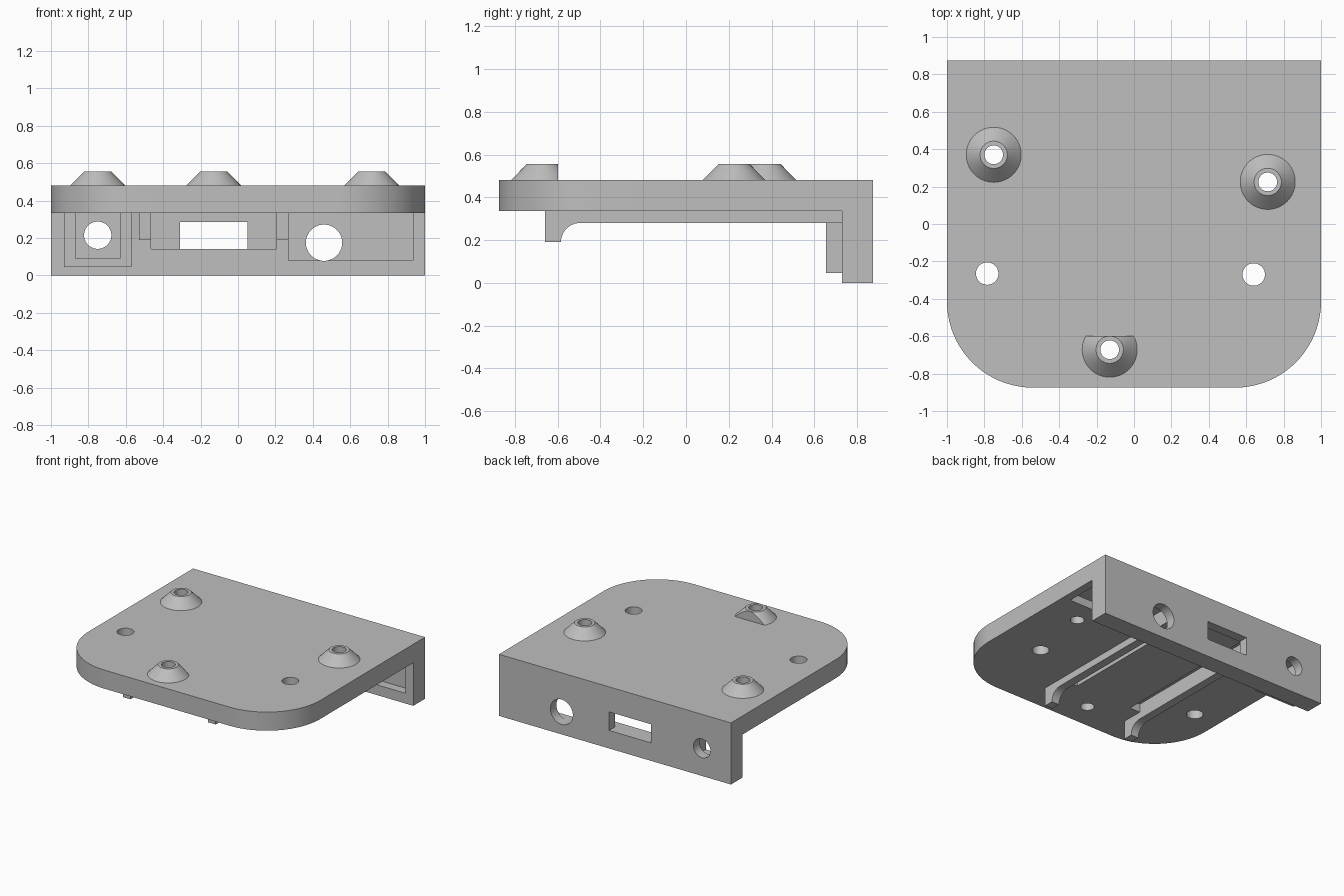
import bpy, bmesh, math
from mathutils import Vector

default = bpy.data.objects.get("Cube")
if default:
    bpy.data.objects.remove(default, do_unlink=True)

# One plain plastic colour
GREY = (0.52, 0.52, 0.52, 1)
plastic = bpy.data.materials.new("grey_plastic")
plastic.use_nodes = True
plastic.diffuse_color = GREY
bsdf = next(n for n in plastic.node_tree.nodes if n.type == 'BSDF_PRINCIPLED')
bsdf.inputs["Base Color"].default_value = GREY

PLATE_LOW, PLATE_TOP = 0.335, 0.48
BACK, WALL_FRONT, POCKET_BACK = 0.875, 0.73, 0.80


def finish(bm, name):
    bmesh.ops.recalc_face_normals(bm, faces=bm.faces[:])
    mesh = bpy.data.meshes.new(name)
    bm.to_mesh(mesh)
    bm.free()
    mesh.materials.append(plastic)
    obj = bpy.data.objects.new(name, mesh)
    bpy.context.collection.objects.link(obj)
    return obj


def prism(name, points, offset):
    """Extrude a closed outline along an offset vector."""
    bm = bmesh.new()
    face = bm.faces.new([bm.verts.new(p) for p in points])
    out = bmesh.ops.extrude_face_region(bm, geom=[face])
    verts = [v for v in out["geom"] if isinstance(v, bmesh.types.BMVert)]
    bmesh.ops.translate(bm, verts=verts, vec=Vector(offset))
    return finish(bm, name)


def box(name, x, y, z):
    outline = [(x[0], y[0], z[0]), (x[1], y[0], z[0]),
               (x[1], y[1], z[0]), (x[0], y[1], z[0])]
    return prism(name, outline, (0, 0, z[1] - z[0]))


def cone(name, x, y, z, r_low, r_high, sides=64):
    bm = bmesh.new()
    bmesh.ops.create_cone(bm, cap_ends=True, segments=sides, radius1=r_low,
                          radius2=r_high, depth=z[1] - z[0])
    bmesh.ops.translate(bm, verts=bm.verts[:], vec=(x, y, sum(z) / 2))
    return finish(bm, name)


def wall_bore(x, z, r):
    """Round cutter running through the back wall."""
    ring = [(x + r * math.cos(a), 0.6, z + r * math.sin(a))
            for a in (math.tau * i / 64 for i in range(64))]
    return prism("bore_cutter", ring, (0, 0.5, 0))


def combine(target, tool, operation='DIFFERENCE'):
    mod = target.modifiers.new("combine", 'BOOLEAN')
    mod.operation = operation
    mod.solver = 'EXACT'
    mod.object = tool
    bpy.context.view_layer.objects.active = target
    bpy.ops.object.modifier_apply(modifier=mod.name)
    bpy.data.objects.remove(tool, do_unlink=True)


def arc(cx, cy, r, start, end, steps=20):
    for i in range(steps + 1):
        a = math.radians(start + (end - start) * i / steps)
        yield cx + r * math.cos(a), cy + r * math.sin(a)


# Mounting plate: square at the back, rounded at the front
R = 0.46
outline = [(1, BACK), (-1, BACK)]
outline += arc(-1 + R, -BACK + R, R, 180, 270)
outline += arc(1 - R, -BACK + R, R, 270, 360)
body = prism("plate_and_back_wall", [(x, y, PLATE_LOW) for x, y in outline],
             (0, 0, PLATE_TOP - PLATE_LOW))

# Back wall, overlapping the plate so both become one solid
combine(body, box("wall", (-1, 1), (WALL_FRONT, BACK), (0, 0.4)), 'UNION')

# Pockets behind the connector openings
combine(body, box("right_pocket", (0.27, 0.935), (0.41, POCKET_BACK), (0.08, 0.40)))
combine(body, box("centre_pocket", (-0.465, 0.205), (WALL_FRONT - 0.05, POCKET_BACK),
                  (0.14, PLATE_LOW)))
combine(body, box("socket_pocket", (-0.87, -0.63), (WALL_FRONT - 0.05, POCKET_BACK),
                  (0.09, PLATE_LOW)))

# Pin grooves along the inside of each rail
for x in ((-0.465, -0.375), (0.115, 0.205)):
    combine(body, box("groove", x, (-0.49, WALL_FRONT), (PLATE_LOW - 0.05, 0.40)))

# Openings through the wall
combine(body, box("window", (-0.31, 0.05), (0.6, 1), (0.14, 0.285)))
combine(body, wall_bore(-0.75, 0.215, 0.073))
combine(body, wall_bore(0.46, 0.175, 0.097))

# Screw holes through the plate
for x, y in ((-0.785, -0.265), (0.64, -0.27)):
    combine(body, cone("hole", x, y, (0.2, 0.6), 0.06, 0.06))

# Conical standoffs with bores; the front one is trimmed flat behind
parts = [body]
for name, x, y in (("right_standoff", -0.75, 0.37), ("left_standoff", 0.715, 0.225),
                   ("front_standoff", -0.13, -0.672)):
    post = cone(name, x, y, (PLATE_TOP, 0.555), 0.147, 0.073)
    if name == "front_standoff":
        combine(post, box("trim", (-0.5, 0.5), (-0.598, 0), (0.4, 0.7)))
    for part in (post, body):
        combine(part, cone("bore", x, y, (0.2, 0.7), 0.05, 0.05))
    parts.append(post)

# Underside rails with a filleted front stop
profile = [(WALL_FRONT, PLATE_LOW), (-0.66, PLATE_LOW), (-0.66, 0.19), (-0.585, 0.19)]
profile += arc(-0.495, 0.19, 0.09, 180, 90, 12)
profile.append((WALL_FRONT, 0.28))
for name, x in (("right_rail", -0.53), ("left_rail", 0.205)):
    parts.append(prism(name, [(x, y, z) for y, z in profile], (0.065, 0, 0)))

# U-shaped socket frame in front of the wall
u_shape = [(-0.93, PLATE_LOW), (-0.93, 0.045), (-0.57, 0.045), (-0.57, PLATE_LOW),
           (-0.63, PLATE_LOW), (-0.63, 0.09), (-0.87, 0.09), (-0.87, PLATE_LOW)]
parts.append(prism("socket_frame", [(x, 0.655, z) for x, z in u_shape],
                   (0, WALL_FRONT - 0.655, 0)))

# Smooth round surfaces while keeping edges crisp
bpy.ops.object.select_all(action='DESELECT')
for part in parts:
    part.select_set(True)
bpy.context.view_layer.objects.active = body
bpy.ops.object.shade_smooth_by_angle(angle=math.radians(30))
